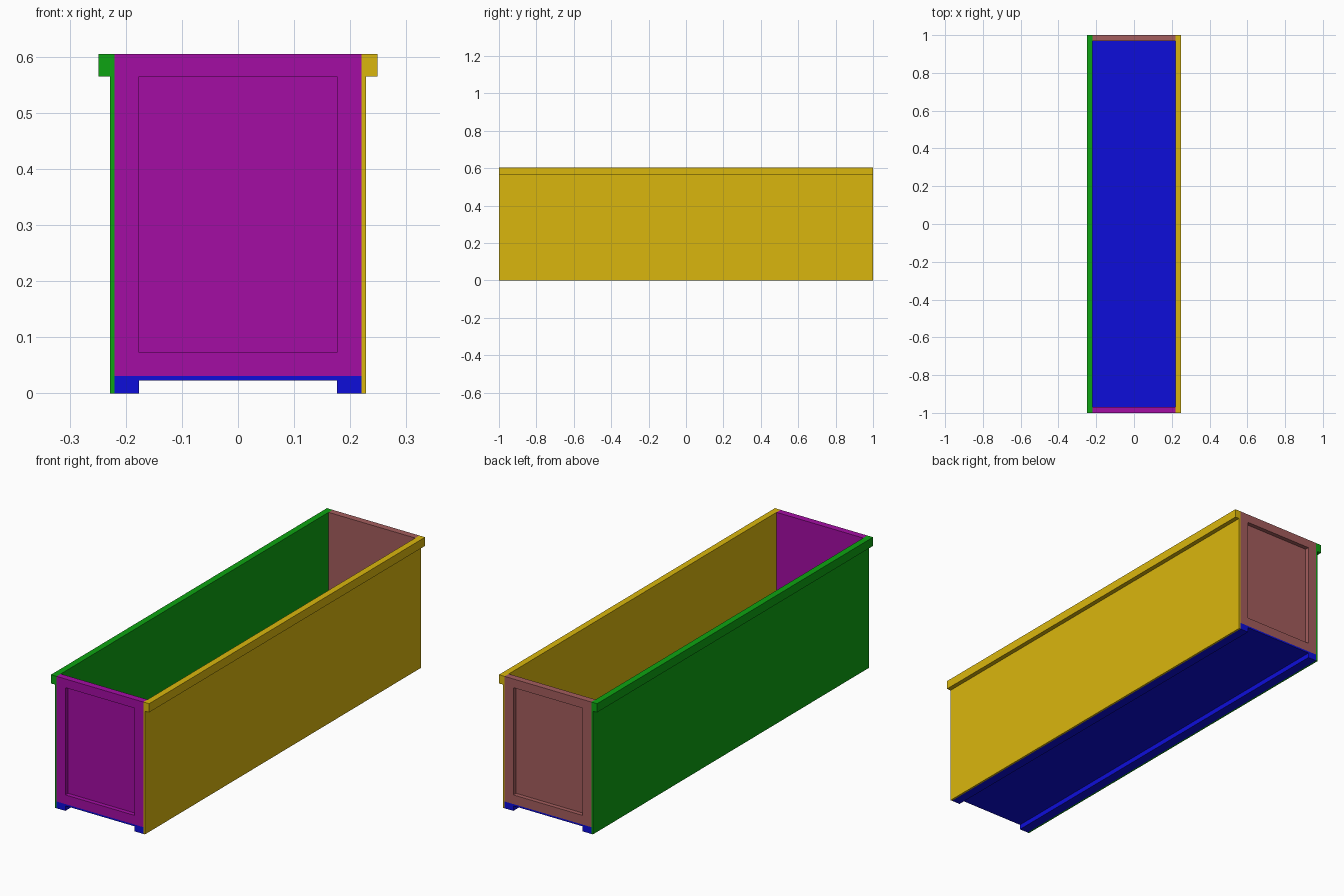
import bpy, bmesh
from math import copysign

if "Cube" in bpy.data.objects:
    bpy.data.objects.remove(bpy.data.objects["Cube"])

HALF_LEN = 1.0      # half length along y
INNER = 0.22        # half width between the side panels
HEIGHT = 0.605
FLOOR_TOP = 0.031


def finish(bm, name, color):
    bmesh.ops.recalc_face_normals(bm, faces=bm.faces)
    mesh = bpy.data.meshes.new(name)
    bm.to_mesh(mesh)
    bm.free()
    mat = bpy.data.materials.new(name + "_paint")
    mat.diffuse_color = (*color, 1)
    mat.use_nodes = True
    mat.node_tree.nodes["Principled BSDF"].inputs["Base Color"].default_value = mat.diffuse_color
    mesh.materials.append(mat)
    obj = bpy.data.objects.new(name, mesh)
    bpy.context.collection.objects.link(obj)
    return obj


def extrude_profile(name, profile, color):
    """Extrude an x-z outline along the whole length."""
    bm = bmesh.new()
    face = bm.faces.new([bm.verts.new((x, -HALF_LEN, z)) for x, z in profile])
    ext = bmesh.ops.extrude_face_region(bm, geom=[face])
    moved = [g for g in ext["geom"] if isinstance(g, bmesh.types.BMVert)]
    bmesh.ops.translate(bm, verts=moved, vec=(0, 2 * HALF_LEN, 0))
    return finish(bm, name, color)


def end_panel(name, side, color):
    """End wall with a sunken rectangular field on its outer face."""
    thick, depth = 0.03, 0.02
    bm = bmesh.new()
    bmesh.ops.create_cube(bm, size=1)
    bmesh.ops.scale(bm, verts=bm.verts, vec=(2 * INNER, thick, HEIGHT - FLOOR_TOP))
    bmesh.ops.translate(bm, verts=bm.verts,
                        vec=(0, side * (HALF_LEN - thick / 2), (HEIGHT + FLOOR_TOP) / 2))
    bm.normal_update()
    outer = next(f for f in bm.faces if f.normal.y * side > 0.9)
    # Inset the frame border, then push the field inwards
    bmesh.ops.inset_region(bm, faces=[outer], thickness=0.042)
    for v in outer.verts:
        v.co.x = copysign(0.176, v.co.x)
        v.co.z = 0.565 if v.co.z > 0.3 else 0.073
    ext = bmesh.ops.extrude_discrete_faces(bm, faces=[outer])
    field = ext["faces"][0]
    bmesh.ops.translate(bm, verts=field.verts, vec=(0, -side * depth, 0))
    bmesh.ops.remove_doubles(bm, verts=bm.verts, dist=1e-5)
    return finish(bm, name, color)


# Side panels with an outward top lip
lip = [(INNER, 0), (0.228, 0), (0.228, 0.565), (0.249, 0.565),
       (0.249, HEIGHT), (INNER, HEIGHT)]
extrude_profile("right_side_panel", lip, (0.7, 0.47, 0.004))
extrude_profile("left_side_panel", [(-x, z) for x, z in lip], (0.004, 0.37, 0.006))

# Floor with two runners underneath
half = [(0.176, 0.023), (0.176, 0), (INNER, 0), (INNER, FLOOR_TOP)]
extrude_profile("floor", half + [(-x, z) for x, z in reversed(half)], (0.004, 0.004, 0.7))

# Recessed end walls
end_panel("front_end_panel", -1, (0.37, 0.004, 0.37))
end_panel("back_end_panel", 1, (0.37, 0.11, 0.11))
